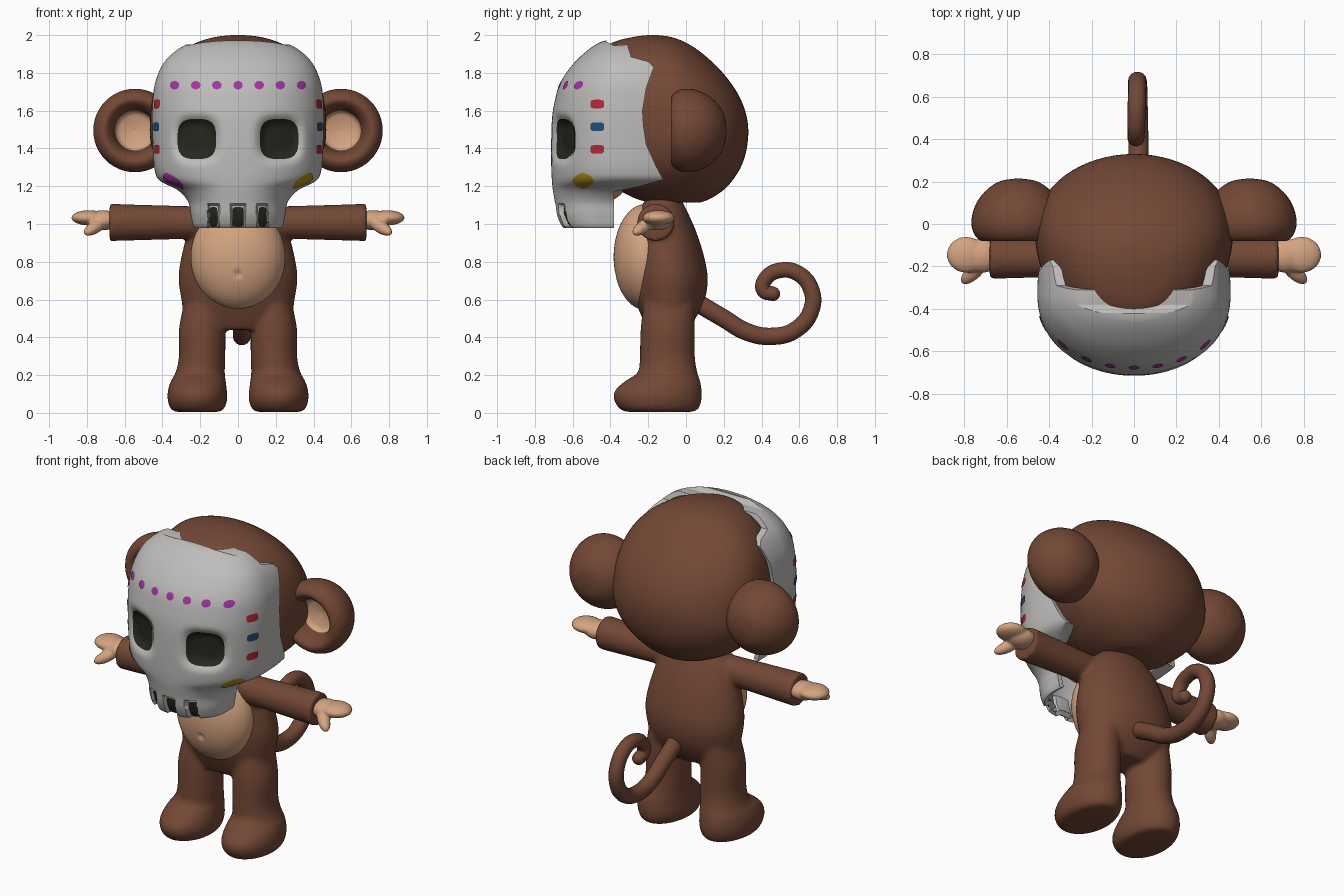
import bpy, bmesh, math
from mathutils import Vector
from mathutils.bvhtree import BVHTree

if "Cube" in bpy.data.objects:
    bpy.data.objects.remove(bpy.data.objects["Cube"])


def material(name, *rgb):
    m = bpy.data.materials.new(name)
    m.use_nodes = True
    m.diffuse_color = (*rgb, 1)
    m.node_tree.nodes["Principled BSDF"].inputs["Base Color"].default_value = (*rgb, 1)
    return m


brown = material("brown fur", .17, .064, .036)
peach = material("peach skin", .66, .37, .22)
bone = material("grey bone", .52, .51, .5)
dark = material("dark hollow", .02, .02, .013)
purple = material("purple paint", .36, .035, .36)
red = material("red paint", .45, .02, .04)
blue = material("blue paint", .014, .075, .19)
yellow = material("yellow paint", .42, .26, .01)


def make(name, bm, *mats, closed=True):
    if closed:
        bmesh.ops.recalc_face_normals(bm, faces=bm.faces)
    for f in bm.faces:
        f.smooth = True
    me = bpy.data.meshes.new(name)
    bm.to_mesh(me)
    bm.free()
    ob = bpy.data.objects.new(name, me)
    bpy.context.collection.objects.link(ob)
    for m in mats:
        me.materials.append(m)
    return ob


def activate(ob, *others):
    bpy.ops.object.select_all(action='DESELECT')
    for o in (ob, *others):
        o.select_set(True)
    bpy.context.view_layer.objects.active = ob


def modify(ob, kind, **settings):
    mod = ob.modifiers.new(kind.lower(), kind)
    for key, value in settings.items():
        setattr(mod, key, value)
    activate(ob)
    bpy.ops.object.modifier_apply(modifier=mod.name)


def spline(rows, steps):
    """Catmull-Rom through the rows."""
    out = []
    for i in range(len(rows) - 1):
        quad = zip(rows[max(i - 1, 0)], rows[i], rows[i + 1], rows[min(i + 2, len(rows) - 1)])
        quad = list(quad)
        for s in range(steps):
            t = s / steps
            out.append([b + t / 2 * (c - a + t * (2*a - 5*b + 4*c - d + t * (3*b - 3*c + d - a)))
                        for a, b, c, d in quad])
    return out + [rows[-1]]


def loft(rows, sides=48, steps=5, power=1.0, bottom=True):
    """Rows: height, half width, front y, middle y, back y, centre x."""
    bm, rings = bmesh.new(), []
    for z, w, front, mid, back, cx in spline(rows, steps):
        ring = []
        for k in range(sides):
            a = 2 * math.pi * k / sides
            s, c = math.sin(a), math.cos(a)
            x = cx + w * math.copysign(abs(s) ** power, s)
            y = mid + (front - mid if c > 0 else back - mid) * abs(c) ** power
            ring.append(bm.verts.new((x, y, z)))
        rings.append(ring)
    for lo, hi in zip(rings, rings[1:]):
        for k in range(sides):
            j = (k + 1) % sides
            bm.faces.new((lo[k], lo[j], hi[j], hi[k]))
    bm.faces.new(rings[-1])
    if bottom:
        bm.faces.new(rings[0])
    return bm


def ball(name, centre, radii, mat, turn=(0, 0, 0), segments=40):
    bm = bmesh.new()
    bmesh.ops.create_uvsphere(bm, u_segments=segments, v_segments=segments // 2, radius=1)
    ob = make(name, bm, mat)
    ob.location, ob.scale, ob.rotation_euler = centre, radii, turn
    return ob


def blend(name, parts, voxel, rounds):
    """Fuse overlapping parts into one soft form."""
    activate(*parts)
    bpy.ops.object.join()
    ob = parts[0]
    ob.name = name
    bpy.ops.object.transform_apply()
    modify(ob, 'REMESH', mode='VOXEL', voxel_size=voxel)
    modify(ob, 'SMOOTH', factor=.5, iterations=rounds)
    activate(ob)
    bpy.ops.object.shade_smooth()


# Body: torso, legs with feet, and sleeves fused together
torso = [(.44, .2, -.2, -.1, 0), (.5, .28, -.23, -.09, .05), (.6, .3, -.27, -.09, .1),
         (.72, .315, -.29, -.09, .115), (.85, .295, -.29, -.1, .09), (.97, .26, -.28, -.11, .05),
         (1.06, .22, -.26, -.12, .01), (1.12, .16, -.22, -.12, -.02), (1.18, .1, -.2, -.12, -.04)]
parts = [make("torso", loft([(*r, 0) for r in torso]), brown)]
leg = [(.005, .11, -.31, -.14, .03, .215), (.02, .14, -.35, -.15, .065, .215),
       (.07, .158, -.382, -.15, .083, .215), (.12, .156, -.375, -.14, .083, .215),
       (.17, .145, -.32, -.12, .075, .21), (.215, .13, -.255, -.1, .06, .2),
       (.3, .123, -.245, -.1, .047, .19), (.45, .122, -.24, -.1, .047, .19),
       (.6, .1, -.22, -.09, .05, .18)]
for side in (-1, 1):
    parts.append(make("leg", loft([(*r[:5], side * r[5]) for r in leg]), brown))
    bm = bmesh.new()
    bmesh.ops.create_cone(bm, cap_ends=True, segments=40, radius1=.083, radius2=.099, depth=.56)
    arm = make("arm", bm, brown)
    arm.location, arm.rotation_euler = (side * .4, -.16, 1.008), (0, side * math.pi / 2, 0)
    parts.append(arm)
blend("body", parts, .013, 7)

# Hands: palm, fingers and thumb
for side, label in ((1, "left"), (-1, "right")):
    blend(label + "_hand", [
        ball("palm", (side * .715, -.15, 1.02), (.09, .08, .053), peach),
        ball("fingers", (side * .79, -.145, 1.033), (.092, .085, .04), peach),
        ball("thumb", (side * .755, -.225, .985), (.085, .036, .034), peach,
             (0, side * .45, side * -.75))], .008, 4)

# Belly with a navel dimple
belly = ball("belly", (0, -.215, .825), (.25, .168, .28), peach, segments=128)
for v in belly.data.vertices:
    near = math.hypot(v.co.x * .25, v.co.z * .28 + .09) / .026
    if near < 1 and v.co.y < 0:
        v.co.y += .1 * (1 - near * near) ** 2

# Head and muzzle
head = [(1.115, .12, -.2, -.03, .08), (1.14, .2, -.28, -.05, .14), (1.2, .31, -.38, -.05, .22),
        (1.3, .41, -.46, -.03, .29), (1.42, .46, -.5, -.02, .325), (1.55, .466, -.53, -.04, .325),
        (1.68, .45, -.53, -.06, .28), (1.8, .405, -.51, -.09, .195), (1.9, .32, -.46, -.12, .09),
        (1.96, .22, -.39, -.15, 0), (1.99, .12, -.28, -.17, -.08), (2, .03, -.2, -.175, -.15)]
make("head", loft([(*r, 0) for r in head], 64), brown)
ball("muzzle", (0, -.43, 1.27), (.21, .13, .15), peach)

# Ears: hollow domes with a pale centre
ear = [(.06, .004), (.05, .06), (.03, .1), (-.04, .122), (-.08, .16), (-.06, .2), (0, .221),
       (.08, .206), (.15, .16), (.2, .09), (.215, .004)]
for side, label in ((1, "left"), (-1, "right")):
    ob = make(label + "_ear", loft([(h, r, -r, 0, r, 0) for h, r in ear]), brown, peach)
    ob.location, ob.rotation_euler = (side * .545, 0, 1.495), (-math.pi / 2, 0, 0)
    for p in ob.data.polygons:
        if math.hypot(*p.center.xy) < .105 and p.center.z < .1:
            p.material_index = 1

# Tail: tapering curled tube
path = [(.03, .6), (.2, .5), (.32, .43), (.45, .405), (.58, .44), (.665, .55), (.66, .66), (.59, .74),
        (.5, .755), (.425, .715), (.41, .65), (.46, .63)]
curve = bpy.data.curves.new("tail", 'CURVE')
curve.dimensions, curve.bevel_depth, curve.bevel_resolution = '3D', .05, 5
curve.use_fill_caps, curve.resolution_u = True, 8
line = curve.splines.new('BEZIER')
line.bezier_points.add(len(path) - 1)
for i, (bp, (y, z)) in enumerate(zip(line.bezier_points, path)):
    bp.co = (.025 - .02 * i / len(path), y, z)
    bp.handle_left_type = bp.handle_right_type = 'AUTO'
    bp.radius = 1 - .25 * i / len(path)
tail = bpy.data.objects.new("tail", curve)
bpy.context.collection.objects.link(tail)
curve.materials.append(brown)
ball("tail_tip", (.007, .46, .63), (.038, .038, .038), brown)

# Mask shell with sunken sockets and tooth gaps
rows = [(.98, .23, -.65, -.45), (1, .24, -.665, -.45), (1.05, .25, -.685, -.44),
        (1.12, .265, -.695, -.41), (1.18, .32, -.705, -.36), (1.23, .415, -.71, -.33),
        (1.29, .442, -.713, -.33), (1.4, .45, -.714, -.33), (1.55, .455, -.71, -.33),
        (1.65, .452, -.695, -.33), (1.75, .438, -.665, -.33), (1.85, .395, -.595, -.33),
        (1.92, .325, -.52, -.32), (1.96, .25, -.46, -.3), (1.972, .2, -.42, -.28)]
bm = loft([(*r, .3, 0) for r in rows], 176, 6, .93, bottom=False)
teeth = ((0, .03), (.13, .021), (-.13, .021))
for v in bm.verts:
    x, y, z = v.co
    if y < -.4:
        q = (abs((abs(x) - .22) / .15) ** 3 + abs((z - 1.45) / .15) ** 3) ** (1 / 3)
        if q < 1:
            v.co.y += .055 * min(1, 2.2 * (1 - q)) ** 2
        if z < 1.1 and any(abs(x - t) < w + .006 for t, w in teeth):
            v.co.y += .03
mask = make("mask", bm, bone)
modify(mask, 'SOLIDIFY', thickness=.03, offset=-1)

# Trim the back of the mask to a worn edge
edge = [(-.38, .5), (-.38, 1.17), (-.24, 1.2), (-.12, 1.235), (-.16, 1.31), (-.21, 1.42), (-.225, 1.52),
        (-.23, 1.6), (-.21, 1.72), (-.17, 1.83), (-.2, 1.86), (-.29, 1.885), (-.31, 1.95),
        (-.38, 1.945), (-.42, 1.965), (-.42, 2.3), (1, 2.3), (1, .5)]
bm = bmesh.new()
face = bm.faces.new([bm.verts.new((-1, y, z)) for y, z in edge])
grown = bmesh.ops.extrude_face_region(bm, geom=[face])["geom"]
bmesh.ops.translate(bm, vec=(2, 0, 0), verts=[g for g in grown if isinstance(g, bmesh.types.BMVert)])
cutter = make("mask_cutter", bm)
modify(mask, 'BOOLEAN', object=cutter, operation='DIFFERENCE', solver='EXACT')
bpy.data.objects.remove(cutter)
activate(mask)
bpy.ops.object.shade_smooth_by_angle(angle=math.radians(45))
tree = BVHTree.FromObject(mask, bpy.context.evaluated_depsgraph_get())


def paint(name, mat, u, z, ru, rz, power=2.0, side=0):
    """Thin patch laid on the mask, from the front or from one side."""
    aim = Vector((-side, 0, 0)) if side else Vector((0, 1, 0))
    bm, rings, sides = bmesh.new(), [], 32
    for ring in range(7):
        row = []
        for k in range(sides):
            a = 2 * math.pi * k / sides
            s, c = math.sin(a), math.cos(a)
            m = max(ring, .05) / 6 / (abs(s) ** power + abs(c) ** power) ** (1 / power)
            p, q = u + ru * m * c, z + rz * m * s
            start = Vector((2 * side, p, q)) if side else Vector((p, -2, q))
            hit = tree.ray_cast(start, aim)[0]
            if hit is None:
                hit = start + aim * 1.35
            row.append(bm.verts.new(hit - aim * .006))
        rings.append(row)
    bm.faces.new(rings[0])
    for lo, hi in zip(rings, rings[1:]):
        for k in range(sides):
            bm.faces.new((lo[k], hi[k], hi[(k + 1) % sides], lo[(k + 1) % sides]))
    bm.normal_update()
    bmesh.ops.reverse_faces(bm, faces=[f for f in bm.faces if f.normal.dot(aim) > 0])
    make(name, bm, mat, closed=False)


# Sockets, tooth gaps and painted marks
for i, (x, w) in enumerate(teeth):
    paint(f"tooth_gap_{i}", dark, x, 1.037, w, .052, 6)
for i in range(7):
    paint(f"brow_dot_{i}", purple, (i - 3) * .112, 1.735, .025, .022)
for side, label in ((1, "left"), (-1, "right")):
    paint(label + "_socket", dark, side * .218, 1.45, .102, .106, 3.2)
    for i, mat in enumerate((red, blue, red)):
        paint(f"{label}_stripe_{i}", mat, -.47, 1.635 - .12 * i, .036, .023, 4, side)
    paint(label + "_cheek_mark", yellow if side > 0 else purple, -.545, 1.228, .058, .042, 1.5, side)
